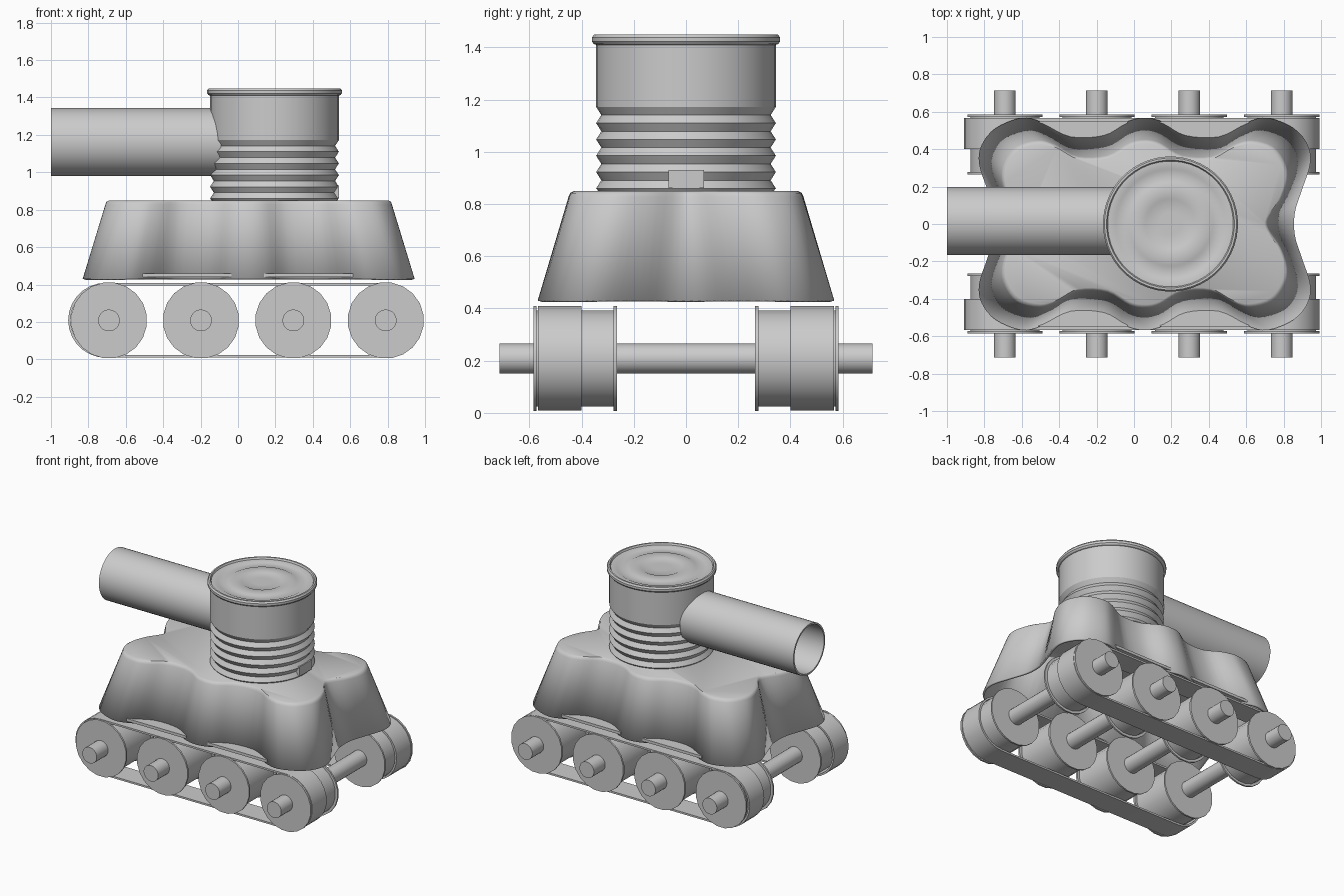
import bpy, bmesh, math
from mathutils import Matrix, Vector

if "Cube" in bpy.data.objects:
    bpy.data.objects.remove(bpy.data.objects["Cube"])


def finish(name, bm, angle=35):
    bmesh.ops.recalc_face_normals(bm, faces=bm.faces[:])
    me = bpy.data.meshes.new(name)
    bm.to_mesh(me)
    bm.free()
    ob = bpy.data.objects.new(name, me)
    bpy.context.collection.objects.link(ob)
    bpy.ops.object.select_all(action='DESELECT')
    ob.select_set(True)
    bpy.context.view_layer.objects.active = ob
    bpy.ops.object.shade_smooth_by_angle(angle=math.radians(angle))
    return ob


def bridge(bm, a, b):
    n = len(a)
    for i in range(n):
        bm.faces.new((a[i], a[(i + 1) % n], b[(i + 1) % n], b[i]))


def lathe(name, profile, n, matrix, closed=False, angle=35):
    """Revolve (radius, height) pairs round local z; cap ends unless closed."""
    bm = bmesh.new()
    rings = [[bm.verts.new((r * math.cos(math.tau * (i + .5) / n),
                            r * math.sin(math.tau * (i + .5) / n), h))
              for i in range(n)] for r, h in profile]
    for a, b in zip(rings, rings[1:]):
        bridge(bm, a, b)
    if closed:
        bridge(bm, rings[-1], rings[0])
    else:
        bm.faces.new(rings[0])
        bm.faces.new(rings[-1])
    bm.transform(matrix)
    return finish(name, bm, angle)


def box(name, lo, hi):
    lo, hi = Vector(lo), Vector(hi)
    bm = bmesh.new()
    bmesh.ops.create_cube(bm, size=1)
    bm.transform(Matrix.Translation((lo + hi) / 2) @ Matrix.Diagonal((*(hi - lo), 1)))
    return finish(name, bm)


def smooth_loop(quadrant, cx, steps=4):
    """Mirror a quarter outline to all four corners and smooth it (Catmull-Rom)."""
    q = [Vector(p) for p in quadrant]
    loop = q + [Vector((p.x, -p.y)) for p in reversed(q)]
    loop += [Vector((-p.x, p.y)) for p in reversed(loop)][1:-1]
    out, n = [], len(loop)
    for i in range(n):
        a, b, c, d = (loop[(i + k) % n] for k in (-1, 0, 1, 2))
        for s in range(steps):
            t = s / steps
            p = .5 * (2 * b + (c - a) * t + (2 * a - 5 * b + 4 * c - d) * t ** 2
                      + (3 * b - a - 3 * c + d) * t ** 3)
            out.append((p.x + cx, p.y))
    return out


ROT_Y = Matrix.Rotation(-math.pi / 2, 4, 'X')   # local z -> +y
ROT_X = Matrix.Rotation(math.pi / 2, 4, 'Y')    # local z -> +x

# axles with spool wheels on both ends
spool = [(.204, .265), (.204, .277), (.186, .277), (.186, .572), (.204, .572), (.204, .585)]
for k, x in enumerate((-.69, -.198, .296, .79)):
    m = Matrix.Translation((x, 0, .208)) @ ROT_Y
    lathe(f"axle_{k}", [(.058, -.715), (.058, .715)], 24, m)
    lathe(f"wheel_back_{k}", spool, 20, m)
    lathe(f"wheel_front_{k}", [(r, -h) for r, h in spool], 20, m)

# track bands looped round the wheels
for side, name in ((-1, "track_front"), (1, "track_back")):
    bm = bmesh.new()
    rings = []
    for r, y in ((.2, .4), (.2, .566), (.187, .566), (.187, .4)):
        ring = []
        for cx, start in ((.792, -90), (-.708, 90)):
            for i in range(15):
                t = math.radians(start + 180 * i / 14)
                ring.append(bm.verts.new((cx + r * math.cos(t), side * y,
                                          .209 + r * math.sin(t))))
        rings.append(ring)
    for i in range(4):
        bridge(bm, rings[i], rings[(i + 1) % 4])
    finish(name, bm)

# hull: open-bottomed lobed shell
low = [(0, .568), (.10, .545), (.22, .482), (.40, .475), (.55, .545), (.66, .567),
       (.80, .51), (.873, .42), (.885, .32), (.84, .18), (.803, .06)]
high = [(0, .45), (.08, .435), (.2, .367), (.36, .362), (.48, .425), (.57, .447),
        (.685, .415), (.75, .33), (.765, .24), (.73, .13), (.665, .03)]
bm = bmesh.new()
inner = [(x * .975, y * .955) for x, y in high]
mid = [(x * .993, y * .986) for x, y in high]
rings = [[bm.verts.new((x, y, z)) for x, y in smooth_loop(q, .057)]
         for q, z in ((low, .43), (high, .828), (mid, .842), (inner, .85))]
for a, b in zip(rings, rings[1:]):
    bridge(bm, a, b)
bm.faces.new(rings[-1])
hull = finish("hull", bm, 40)
mod = hull.modifiers.new("thickness", 'SOLIDIFY')
mod.thickness = .015
mod.offset = -1

# flat webs filling the side valleys of the hull
for k, x in enumerate((-.51, .14)):
    box(f"web_front_{k}", (x, -.548, .44), (x + .475, -.46, .46))
    box(f"web_back_{k}", (x, .46, .44), (x + .475, .548, .46))

# turret: ribbed can with rolled rim and ringed lid
can = [(.335, .848)]
for i in range(5):
    z = .86 + .0625 * i
    can += [(.345, z), (.325, z + .031)]
can += [(.345, 1.172), (.345, 1.41), (.354, 1.413), (.361, 1.422), (.361, 1.438),
        (.353, 1.449), (.342, 1.449), (.336, 1.437), (.30, 1.437), (.29, 1.432),
        (.23, 1.432), (.22, 1.437), (.14, 1.437), (.13, 1.432), (.06, 1.432)]
lathe("turret", can, 48, Matrix.Translation((.195, 0, 0)), angle=30)
box("turret_tab", (.50, -.067, .862), (.541, .068, .93))

# gun barrel: thin open tube
lathe("barrel", [(.182, -1), (.182, -.09), (.17, -.09), (.17, -1)], 40,
      Matrix.Translation((0, .016, 1.162)) @ ROT_X, closed=True)
